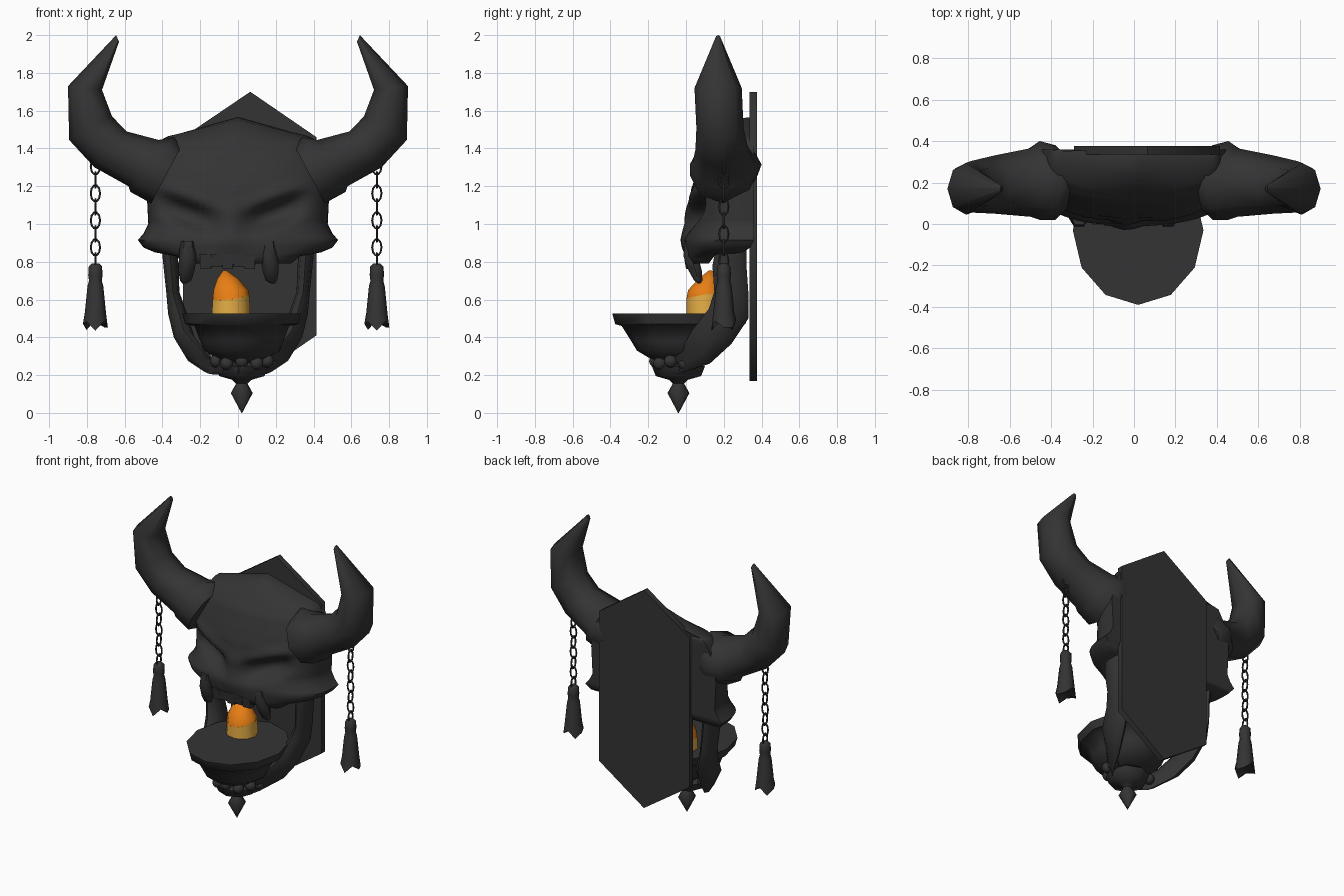
import bpy, bmesh, math
from mathutils import Vector as V

if "Cube" in bpy.data.objects:
    bpy.data.objects.remove(bpy.data.objects["Cube"])


def material(name, rgb):
    m = bpy.data.materials.new(name)
    m.diffuse_color = (*rgb, 1)
    m.use_nodes = True
    m.node_tree.nodes["Principled BSDF"].inputs["Base Color"].default_value = m.diffuse_color
    return m


IRON = material("dark_iron", (0.034, 0.034, 0.034))
WAX = material("yellow_wax", (0.78, 0.42, 0.06))
FLAME = material("orange_flame", (0.88, 0.23, 0.008))


def finish(name, bm, mat=IRON, angle=60):
    bmesh.ops.recalc_face_normals(bm, faces=bm.faces[:])
    me = bpy.data.meshes.new(name)
    bm.to_mesh(me)
    bm.free()
    ob = bpy.data.objects.new(name, me)
    bpy.context.collection.objects.link(ob)
    me.materials.append(mat)
    if angle:
        bpy.ops.object.select_all(action='DESELECT')
        bpy.context.view_layer.objects.active = ob
        ob.select_set(True)
        bpy.ops.object.shade_smooth_by_angle(angle=math.radians(angle))
    return ob


def bridge(bm, rows, closed=True):
    n = len(rows[0])
    for r, s in zip(rows, rows[1:]):
        for i in range(n if closed else n - 1):
            j = (i + 1) % n
            bm.faces.new((r[i], r[j], s[j], s[i]))


def loft(name, rings, sides=8, mat=IRON, angle=60, mirror=1):
    """Rings are (centre, half axis a, half axis b)."""
    bm = bmesh.new()
    rows = []
    for c, a, b in rings:
        row = []
        for i in range(sides):
            t = 2 * math.pi * i / sides
            p = V(c) + V(a) * math.cos(t) + V(b) * math.sin(t)
            row.append(bm.verts.new((p.x * mirror, p.y, p.z)))
        rows.append(row)
    bridge(bm, rows)
    bm.faces.new(rows[0])
    bm.faces.new(rows[-1])
    return finish(name, bm, mat, angle)


def lathe(name, x, y, profile, sides=8, mat=IRON):
    return loft(name, [((x, y, z), (r, 0, 0), (0, r, 0)) for r, z in profile], sides, mat)


# Wall plate: elongated hexagon
bm = bmesh.new()
outline = [(.065, 1.70), (.415, 1.46), (.415, .41), (.065, .17), (-.29, .41), (-.29, 1.46)]
rows = [[bm.verts.new((x, y, z)) for x, z in outline] for y in (.335, .375)]
bridge(bm, rows)
bm.faces.new(rows[0])
bm.faces.new(rows[1])
finish("wall_plate", bm)


# Skull: stacked half sections (z, half width, front y, back y), pushed in at the eyes
def bump(x, z, cx, cz, rx, rz):
    return math.exp(-abs((x - cx) / rx) ** 3 - abs((z - cz) / rz) ** 3)


sections = [(.79, .28, .02, .12), (.83, .33, -.005, .15), (.85, .44, -.005, .30), (.875, .50, -.01, .34),
            (.915, .53, -.01, .36), (.95, .50, 0, .36), (1.0, .475, .015, .36), (1.1, .48, .025, .36),
            (1.19, .485, .03, .36), (1.28, .47, .06, .36), (1.38, .44, .10, .36), (1.45, .40, .16, .36)]
fine = []
for p, q in zip(sections, sections[1:]):
    n = max(1, round((q[0] - p[0]) / .022))
    fine += [[a + (b - a) * k / n for a, b in zip(p, q)] for k in range(n)]
fine.append(sections[-1])
bm = bmesh.new()
rows = []
COLS = 44
for z, w, yf, yb in fine:
    row = []
    for i in range(COLS + 1):
        t = -math.pi / 2 + math.pi * i / COLS
        s = math.sin(t)
        x = w * math.copysign(abs(s) ** .9, s)
        y = yb - (yb - yf) * max(0, math.cos(t)) ** .6
        fade = max(0, math.cos(t)) ** .5
        for side in (-1, 1):                       # angry slanted sockets and brows
            cx = -.04 + side * .235
            slant = side * (x - cx) * .35
            y += .085 * fade * bump(x, z - slant, cx, 1.055, .135, .06)
            y -= .02 * fade * bump(x, z - slant, cx, 1.15, .17, .04)
        y -= .025 * bump(x, z, -.04, 1.0, .06, .14)     # nose ridge
        row.append(bm.verts.new((x, y, z)))
    rows.append(row)
# peaked crown, rising to the back
for w, y0, rise in [(.37, .24, .085), (.36, .33, .10), (.36, .36, .09)]:
    row = []
    for i in range(COLS + 1):
        s = math.sin(-math.pi / 2 + math.pi * i / COLS)
        row.append(bm.verts.new((w * s, y0 + (.35 - y0) * s * s, 1.465 + rise * (1 - abs(s)))))
    rows.append(row)
bridge(bm, rows, closed=False)
for r, s in zip(rows, rows[1:]):                   # back wall
    bm.faces.new((r[0], s[0], s[-1], r[-1]))
bm.faces.new(rows[0])
bm.faces.new(rows[-1])
finish("skull", bm)


# Horns: sections by outer and inner edge in x-z, with centre y and depth
horn = [((.46, 1.11), (.30, 1.41), .20, .18), ((.57, 1.17), (.34, 1.46), .21, .19),
        ((.58, 1.20), (.42, 1.445), .20, .165), ((.76, 1.30), (.59, 1.49), .19, .14),
        ((.894, 1.445), (.667, 1.57), .18, .125), ((.90, 1.73), (.72, 1.71), .17, .125),
        ((.645, 2.0), (.63, 1.965), .17, .015)]
horn_rings = [(((o[0] + i[0]) / 2, y, (o[1] + i[1]) / 2),
               ((o[0] - i[0]) / 2, 0, (o[1] - i[1]) / 2), (0, d, 0)) for o, i, y, d in horn]
# Lower jaw: one arm from cheek to chin
jaw_rings = [((.365, .24, .88), (.04, 0, 0), (0, .08, 0)),
             ((.355, .23, .78), (.04, 0, 0), (0, .09, 0)),
             ((.345, .24, .64), (.035, 0, 0), (0, .09, 0)),
             ((.32, .225, .525), (.05, 0, 0), (0, .105, -.025)),
             ((.285, .135, .40), (.055, .01, 0), (0, .105, -.035)),
             ((.23, .06, .315), (.05, .03, 0), (0, .065, -.055)),
             ((.15, -.06, .25), (.04, .04, 0), (0, .02, -.045)),
             ((.0, -.14, .235), (0, .035, 0), (0, 0, -.035))]
for side, label in ((-1, "left"), (1, "right")):
    loft(label + "_horn", horn_rings, 8, mirror=side)
    loft(label + "_jaw_arm", jaw_rings, 8, mirror=side)

    # Chain of alternating links
    cx, cy = (-.755 if side < 0 else .735), .20
    for k in range(8):
        z0 = 1.305 - .0715 * k
        flat = k % 2
        bm = bmesh.new()
        rows = []
        for i in range(10):
            t = 2 * math.pi * i / 10
            row = []
            for j in range(5):
                u = 2 * math.pi * j / 5
                p = math.cos(t) * (.024 + .006 * math.cos(u))
                q = .006 * math.sin(u)
                z = z0 + math.sin(t) * (.043 + .006 * math.cos(u))
                row.append(bm.verts.new((cx + (q if flat else p), cy + (p if flat else q), z)))
            rows.append(row)
        bridge(bm, rows + rows[:1])
        finish(f"{label}_chain_link_{k + 1}", bm)

    # Tassel with ragged hem
    tassel = lathe(label + "_tassel", cx, cy, [(.02, .79), (.035, .775), (.038, .73), (.034, .70), (.042, .67),
                                               (.056, .53), (.066, .465), (.03, .48)])
    for v in tassel.data.vertices:
        if v.co.z < .47:
            v.co.z += .03 * math.sin(v.index * 2.3)

    # Fang
    fx = -.05 + side * .215
    loft(label + "_fang", [((fx, .04, .91), (.042, 0, 0), (0, .05, 0)),
                           ((fx, .025, .83), (.048, 0, 0), (0, .045, 0)),
                           ((fx + side * .008, .05, .75), (.042, 0, 0), (0, .04, 0)),
                           ((fx + side * .012, .065, .70), (.03, 0, 0), (0, .025, 0)),
                           ((fx + side * .02, .07, .685), (.01, 0, 0), (0, .008, 0))], 6)

# Upper teeth
for k in range(5):
    x = -.17 + .058 * k
    y = .02 + .6 * (x + .05) ** 2
    loft(f"upper_tooth_{k + 1}", [((x, y, .84), (.033, .033, 0), (-.03, .03, 0)),
                                  ((x, y, .762 + .01 * (k % 2)), (.028, .02, 0), (-.028, .02, 0))], 4, angle=0)

# Lower teeth around the chin
for k in range(7):
    t = math.radians(-96 + 32 * k)
    bm = bmesh.new()
    bmesh.ops.create_icosphere(bm, subdivisions=2, radius=.036)
    for v in bm.verts:
        v.co += V((.02 + .15 * math.sin(t), -.02 - .14 * math.cos(t), .262 + .012 * (k % 2)))
    finish(f"lower_tooth_{k + 1}", bm)

# Chin cup with pointed finial
lathe("chin_finial", .02, -.04, [(.002, .0), (.058, .105), (.03, .155), (.05, .175), (.12, .195),
                                 (.14, .245), (.09, .28)])

# Bowl held in the jaw: (half width, half depth, z)
bowl = [(.11, .13, .27), (.20, .23, .33), (.22, .26, .38), (.25, .31, .46), (.30, .345, .47), (.315, .36, .525)]
loft("candle_bowl", [((.02, -.03, z), (0, -b, 0), (a, 0, 0)) for a, b, z in bowl], 12)

# Candle and flame
loft("candle", [((-.04, .10, .52), (.105, 0, 0), (0, .10, 0)),
                ((-.04, .10, .615), (.10, 0, .012), (0, .10, .015))], 9, WAX)
loft("flame", [((-.04, .10, .612), (.10, 0, .012), (0, .10, .015)),
               ((-.04, .10, .65), (.095, 0, 0), (0, .09, 0)),
               ((-.055, .12, .71), (.058, 0, 0), (0, .055, 0)),
               ((-.07, .13, .755), (.008, 0, 0), (0, .008, 0))], 9, FLAME)
